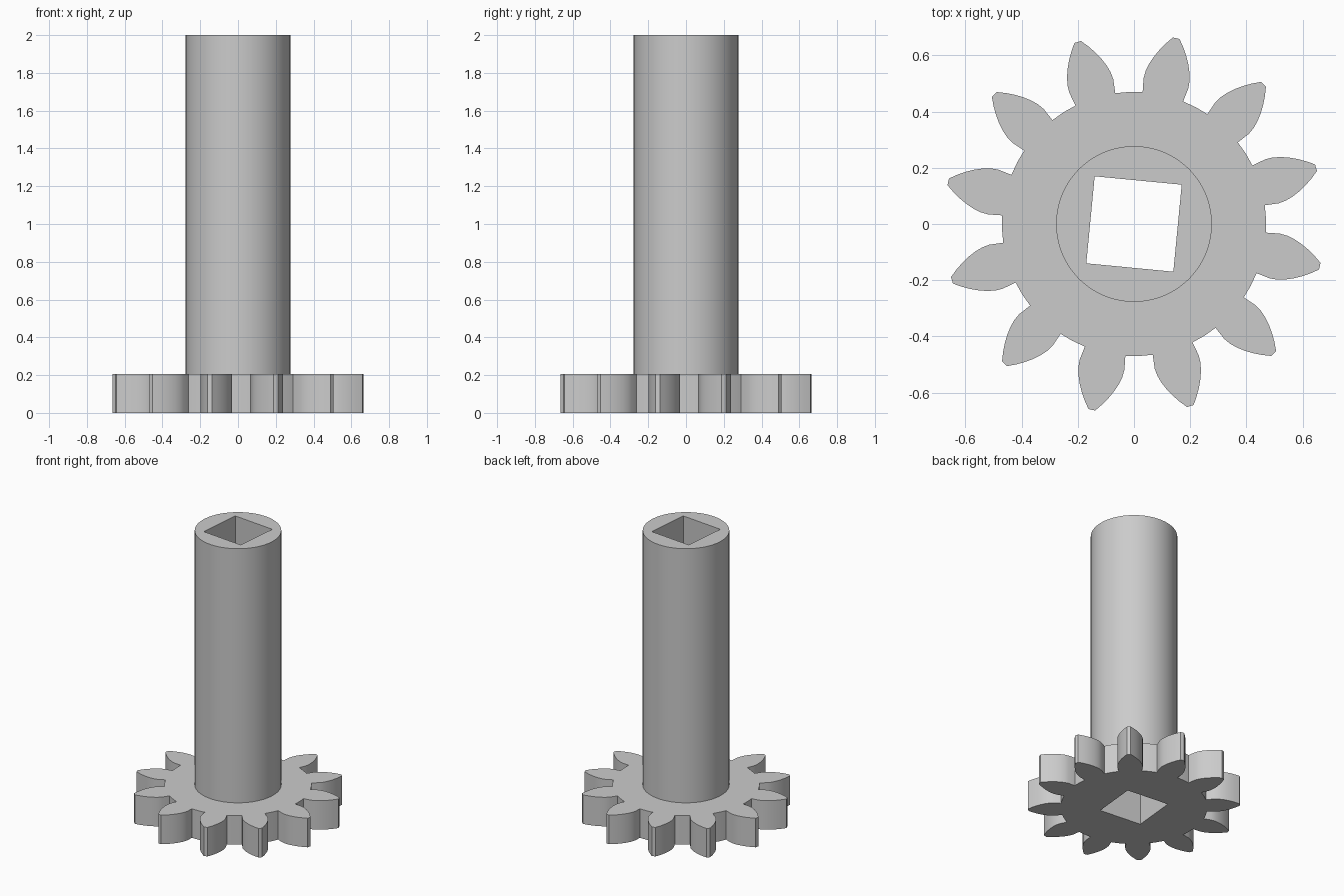
import bpy
import bmesh
from math import acos, cos, sin, tan, pi, radians

old = bpy.data.objects.get("Cube")
if old:
    bpy.data.objects.remove(old, do_unlink=True)

TEETH = 12
ROOT_R, BASE_R, TIP_R = 0.47, 0.52, 0.678
HALF_ROOT = radians(9.05)      # half the angle of a tooth at its root
FIRST_TOOTH = radians(17.2)
SHAFT_R, BORE_R = 0.277, 0.22  # bore radius is measured to the corners
GEAR_TOP, SHAFT_TOP = 0.205, 2.0
FLANK_STEPS = 7


def polar(r, a):
    return (r * cos(a), r * sin(a))


def polygon(r, sides, start=0.0):
    return [polar(r, start + 2 * pi * i / sides) for i in range(sides)]


def gear_outline():
    # Radial root, then an involute flank up to the tip, mirrored per tooth
    flank = [(ROOT_R, HALF_ROOT)]
    for i in range(FLANK_STEPS):
        r = BASE_R + (TIP_R - BASE_R) * i / (FLANK_STEPS - 1)
        a = acos(BASE_R / r)
        flank.append((r, HALF_ROOT - (tan(a) - a)))
    pitch = 2 * pi / TEETH
    pts = []
    for t in range(TEETH):
        mid = FIRST_TOOTH + t * pitch
        pts += [polar(r, mid - a) for r, a in flank]
        pts += [polar(r, mid + a) for r, a in reversed(flank)]
        pts.append(polar(ROOT_R, mid + pitch / 2))
    return pts


def add_loop(bm, pts, z):
    verts = [bm.verts.new((x, y, z)) for x, y in pts]
    edges = [bm.edges.new((verts[i - 1], verts[i])) for i in range(len(verts))]
    return verts, edges


def cap(bm, outer, inner):
    # Flat face between two loops, leaving the inner one open
    bmesh.ops.triangle_fill(bm, edges=outer[1] + inner[1], use_beauty=True)


def wall(bm, low, high):
    a, b = low[0], high[0]
    for i in range(len(a)):
        bm.faces.new((a[i - 1], a[i], b[i], b[i - 1]))


# Loops of the gear, the round shaft and the square bore
gear, round_, square = gear_outline(), polygon(SHAFT_R, 96), polygon(BORE_R, 4, radians(39.5))
bm = bmesh.new()
gear_low, gear_high = add_loop(bm, gear, 0), add_loop(bm, gear, GEAR_TOP)
shaft_low, shaft_high = add_loop(bm, round_, GEAR_TOP), add_loop(bm, round_, SHAFT_TOP)
bore_low, bore_high = add_loop(bm, square, 0), add_loop(bm, square, SHAFT_TOP)

# Gear underside, gear top and shaft end
cap(bm, gear_low, bore_low)
cap(bm, gear_high, shaft_low)
cap(bm, shaft_high, bore_high)

# Toothed rim, shaft side and bore side
wall(bm, gear_low, gear_high)
wall(bm, shaft_low, shaft_high)
wall(bm, bore_low, bore_high)
bmesh.ops.recalc_face_normals(bm, faces=bm.faces[:])

mesh = bpy.data.meshes.new("gear_with_shaft")
bm.to_mesh(mesh)
bm.free()
part = bpy.data.objects.new("gear_with_shaft", mesh)
bpy.context.collection.objects.link(part)

# Plain grey
grey = bpy.data.materials.new("grey")
grey.use_nodes = True
colour = (0.6, 0.6, 0.6, 1)
grey.diffuse_color = colour
grey.node_tree.nodes["Principled BSDF"].inputs["Base Color"].default_value = colour
mesh.materials.append(grey)

bpy.ops.object.select_all(action="DESELECT")
part.select_set(True)
bpy.context.view_layer.objects.active = part
bpy.ops.object.shade_smooth_by_angle(angle=radians(30))
